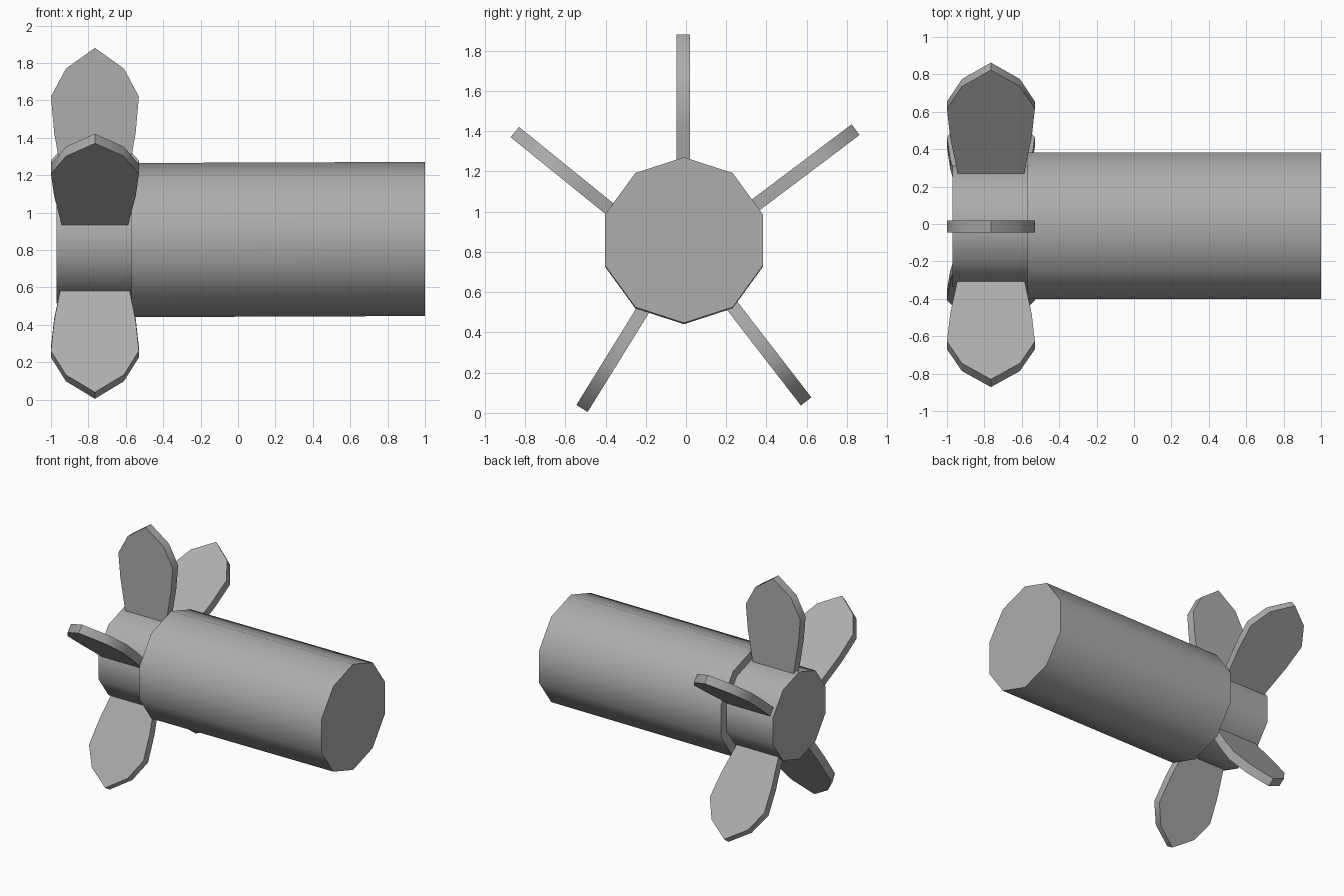
import bpy, bmesh
from math import radians, sin, cos, tau, pi
from mathutils import Vector

old = bpy.data.objects.get("Cube")
if old:
    bpy.data.objects.remove(old, do_unlink=True)

GREY = (0.42, 0.42, 0.42, 1)
grey = bpy.data.materials.new("plain_grey")
grey.use_nodes = True
grey.diffuse_color = GREY
grey.node_tree.nodes["Principled BSDF"].inputs["Base Color"].default_value = GREY


def prism(name, ring, offset):
    """Extrude a flat ring of points along an offset."""
    bm = bmesh.new()
    face = bm.faces.new([bm.verts.new(p) for p in ring])
    top = bmesh.ops.extrude_face_region(bm, geom=[face], use_keep_orig=True)["geom"]
    moved = [v for v in top if isinstance(v, bmesh.types.BMVert)]
    bmesh.ops.translate(bm, verts=moved, vec=offset)
    bmesh.ops.recalc_face_normals(bm, faces=bm.faces)
    mesh = bpy.data.meshes.new(name)
    bm.to_mesh(mesh)
    bm.free()
    mesh.materials.append(grey)
    obj = bpy.data.objects.new(name, mesh)
    bpy.context.collection.objects.link(obj)
    bpy.ops.object.select_all(action="DESELECT")
    obj.select_set(True)
    bpy.context.view_layer.objects.active = obj
    bpy.ops.object.shade_smooth_by_angle(angle=radians(40))
    return obj


def decagon(x, y, z, r):
    return [Vector((x, y + r * sin(i * tau / 10), z + r * cos(i * tau / 10)))
            for i in range(10)]


# Ten-sided shaft, tilted very slightly upward, and the narrower hub
prism("shaft", decagon(-0.57, -0.01, 0.853, 0.412), Vector((1.57, 0, 0.006)))
prism("hub", decagon(-0.97, -0.01, 0.855, 0.34), Vector((0.41, 0, 0)))

# Blade outline: distance inward from the tip, half width
SIDE = [(0.11, 0.155), (0.26, 0.235), (0.45, 0.218), (0.64, 0.186), (0.74, 0.17)]
OUTLINE = [(0, 0)] + SIDE + [(s, -w) for s, w in reversed(SIDE)]
THICK = 0.066

# Five blades: name, tip y, tip z, angle in degrees
BLADES = [
    ("top_blade", -0.013, 1.88, 90),
    ("upper_back_blade", 0.843, 1.408, 37),
    ("upper_front_blade", -0.851, 1.396, 141),
    ("lower_back_blade", 0.597, 0.057, -52.3),
    ("lower_front_blade", -0.517, 0.022, 238.2),
]
for name, y, z, angle in BLADES:
    a = radians(angle)
    outward = Vector((0, cos(a), sin(a)))
    across = Vector((0, -sin(a), cos(a)))
    tip = Vector((-0.765, y, z)) - across * THICK / 2
    ring = [tip - outward * s + Vector((w, 0, 0)) for s, w in OUTLINE]
    prism(name, ring, across * THICK)
